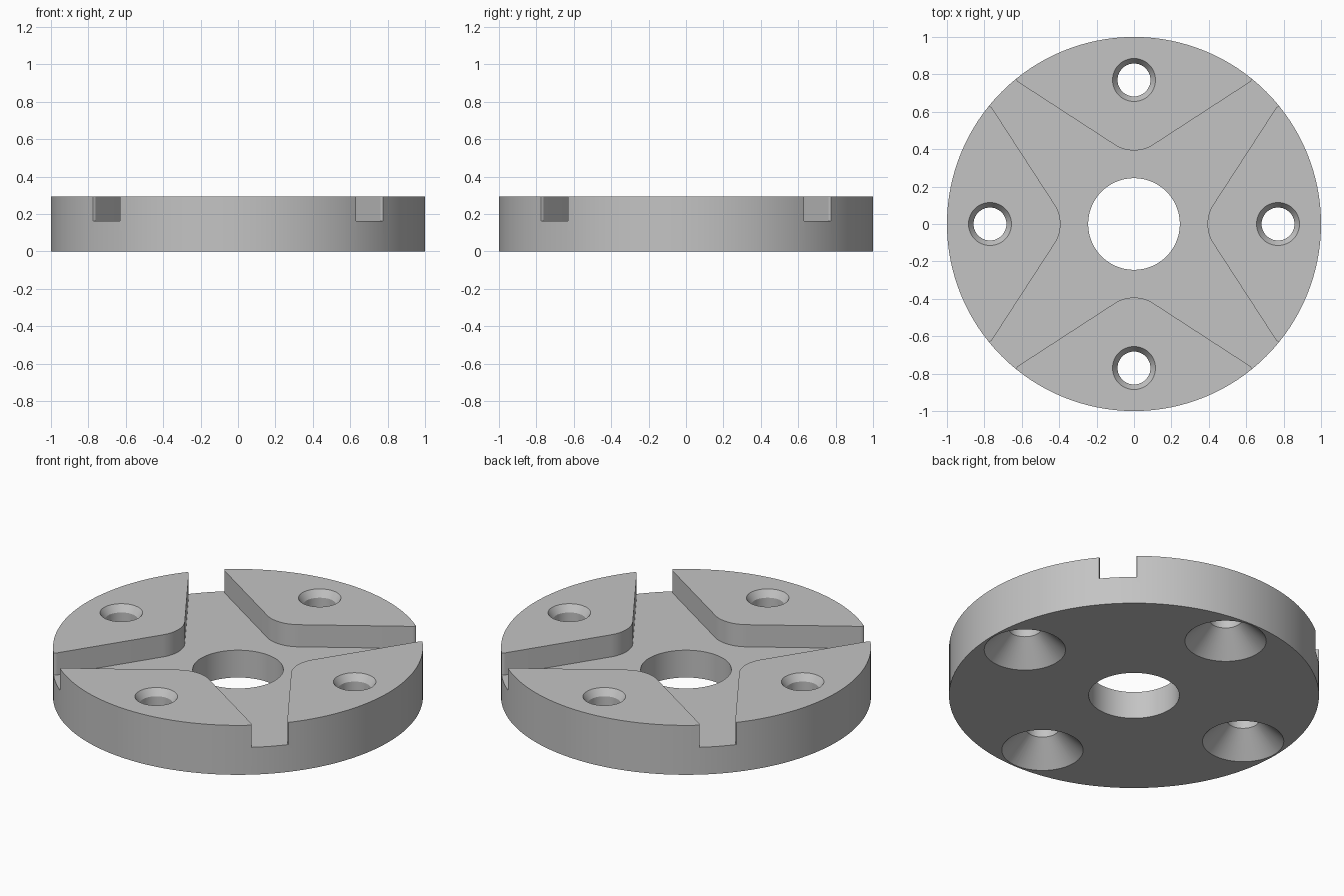
import bpy
import bmesh
from math import sin, cos, pi, atan, tan, radians
from mathutils import Matrix, Vector

HEIGHT, FLOOR, SEGMENTS = 0.295, 0.163, 128
BOLT_CIRCLE = 0.77

cube = bpy.data.objects.get("Cube")
if cube:
    bpy.data.objects.remove(cube, do_unlink=True)

grey = bpy.data.materials.new("machined grey")
grey.use_nodes = True
colour = (0.55, 0.55, 0.55, 1)
grey.diffuse_color = colour
grey.node_tree.nodes["Principled BSDF"].inputs["Base Color"].default_value = colour


def make_object(name, bm):
    bmesh.ops.recalc_face_normals(bm, faces=bm.faces)
    mesh = bpy.data.meshes.new(name)
    bm.to_mesh(mesh)
    bm.free()
    mesh.materials.append(grey)
    obj = bpy.data.objects.new(name, mesh)
    bpy.context.collection.objects.link(obj)
    return obj


def turned(name, profile, centre=(0, 0), segments=SEGMENTS):
    """Solid of revolution from (radius, z) pairs, listed bottom to top."""
    bm = bmesh.new()
    rings = []
    for r, z in profile:
        rings.append([bm.verts.new((centre[0] + r * cos(2 * pi * i / segments),
                                    centre[1] + r * sin(2 * pi * i / segments), z))
                      for i in range(segments)])
    for low, high in zip(rings, rings[1:]):
        for i in range(segments):
            j = (i + 1) % segments
            bm.faces.new((low[i], low[j], high[j], high[i]))
    bm.faces.new(rings[0])
    bm.faces.new(rings[-1])
    return make_object(name, bm)


def arc(centre, radius, start, end, steps):
    return [Vector((centre[0] + radius * cos(start + (end - start) * i / steps),
                    centre[1] + radius * sin(start + (end - start) * i / steps)))
            for i in range(steps + 1)]


def pad_edge():
    """Outline of one raised pad, from its right end round the nose to its left."""
    slope = radians(33)
    nose, nose_r = 0.393, 0.19
    corner_x, corner_r = 0.632, 0.03
    # straight flank tangent to the nose arc, then a small round at the mouth
    apex = nose + nose_r - nose_r / cos(slope)
    offset = corner_r / cos(slope)
    cx = corner_x - corner_r
    corner = (cx, apex + tan(slope) * cx + offset)
    right = [Vector((corner_x, 1.1))]
    right += arc(corner, corner_r, 0, slope - pi / 2, 8)
    right += arc((0, nose + nose_r), nose_r, slope - pi / 2, -pi / 2, 12)
    left = [Vector((-p.x, p.y)) for p in reversed(right[:-1])]
    return right + left


def cross_cutter():
    """Cross-shaped recess between the four pads."""
    bm = bmesh.new()
    verts = []
    for quarter in range(4):
        turn = Matrix.Rotation(quarter * pi / 2, 2)
        for p in pad_edge():
            q = turn @ p
            verts.append(bm.verts.new((q.x, q.y, FLOOR)))
    face = bm.faces.new(verts)
    top = bmesh.ops.extrude_face_region(bm, geom=[face])["geom"]
    bmesh.ops.translate(bm, vec=(0, 0, 0.3),
                        verts=[v for v in top if isinstance(v, bmesh.types.BMVert)])
    return make_object("recess_cutter", bm)


# Flange disc
flange = turned("flange_disc", [(1, 0), (1, HEIGHT)])

# Recess, centre bore and countersunk bolt holes
cutters = [cross_cutter(),
           turned("bore_cutter", [(0.245, -0.1), (0.245, 0.5)])]
hole = [(0.27, -0.05), (0.088, 0.132), (0.088, HEIGHT - 0.04),
        (0.115, HEIGHT), (0.115, HEIGHT + 0.1)]
for k in range(4):
    spot = (BOLT_CIRCLE * cos(k * pi / 2), BOLT_CIRCLE * sin(k * pi / 2))
    cutters.append(turned("bolt_hole_cutter", hole, spot, 64))

for cutter in cutters:
    cutter.hide_render = True
    mod = flange.modifiers.new("cut", 'BOOLEAN')
    mod.operation = 'DIFFERENCE'
    mod.solver = 'EXACT'
    mod.object = cutter

# Bake the cuts and drop the cutters
bpy.context.view_layer.update()
graph = bpy.context.evaluated_depsgraph_get()
baked = bpy.data.meshes.new_from_object(flange.evaluated_get(graph))
flange.modifiers.clear()
flange.data = baked
baked.materials.clear()
baked.materials.append(grey)
for cutter in cutters:
    bpy.data.objects.remove(cutter, do_unlink=True)

bpy.ops.object.select_all(action='DESELECT')
flange.select_set(True)
bpy.context.view_layer.objects.active = flange
bpy.ops.object.shade_smooth_by_angle(angle=radians(25))
